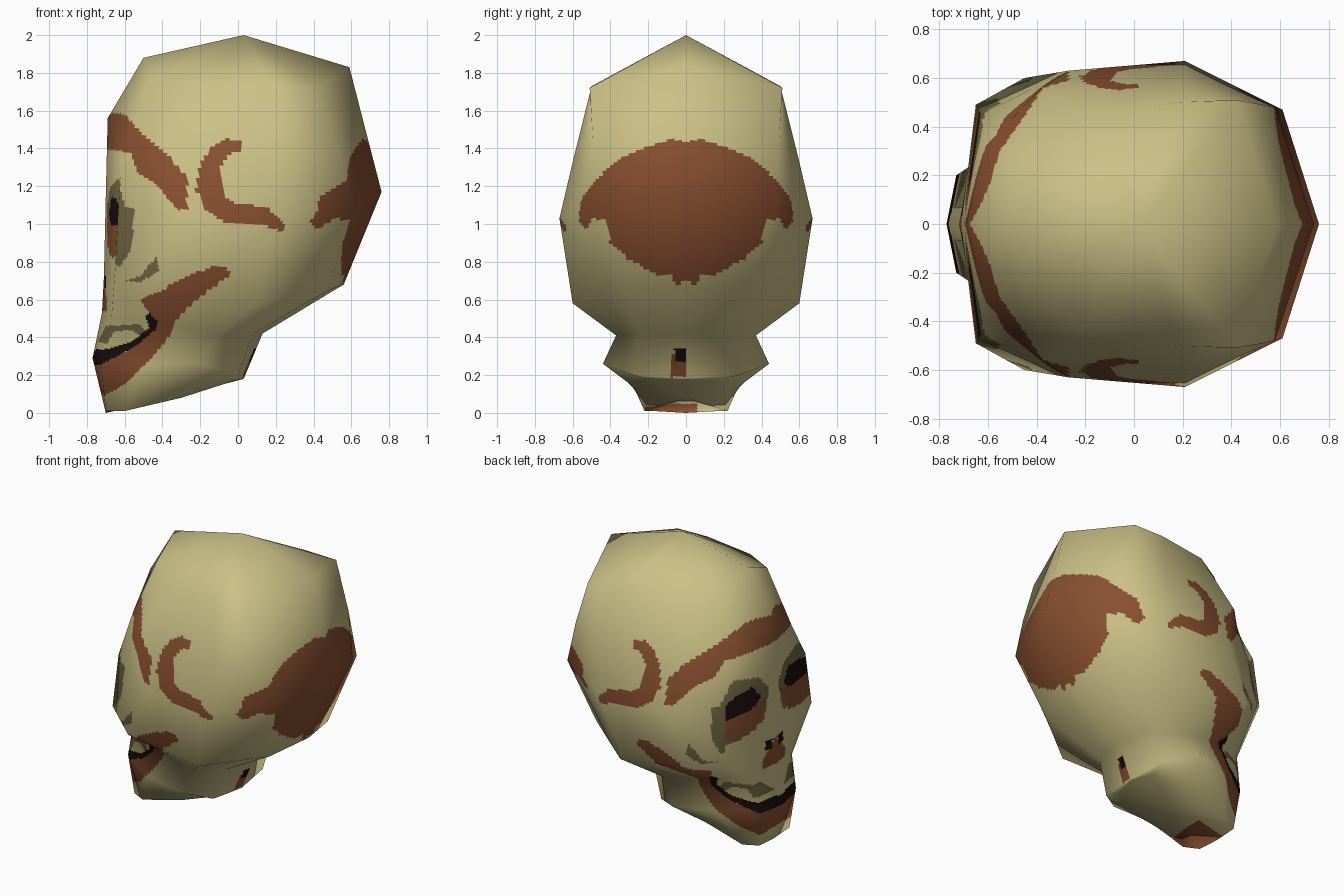
import bpy
from mathutils import Vector

if "Cube" in bpy.data.objects:
    bpy.data.objects.remove(bpy.data.objects["Cube"])

# Half cross-sections from crown to chin, each running front centre -> side -> back centre
RINGS = [
    [(.03, 0, 2.0)] * 6,
    [(-.50, 0, 1.88), (-.46, .26, 1.77), (-.2, .44, 1.73), (.18, .5, 1.73), (.42, .51, 1.72), (.59, 0, 1.83)],
    [(-.69, 0, 1.56), (-.61, .32, 1.38), (-.38, .56, 1.36), (.21, .59, 1.37), (.53, .49, 1.4), (.685, 0, 1.46)],
    [(-.70, 0, 1.15), (-.63, .45, 1.13), (-.27, .63, 1.05), (.21, .67, 1.03), (.61, .47, 1.1), (.76, 0, 1.17)],
    [(-.71, 0, .72), (-.65, .49, .77), (-.45, .6, .66), (.1, .6, .58), (.48, .33, .65), (.56, 0, .68)],
    [(-.72, 0, .53), (-.67, .24, .50), (-.44, .34, .48), (-.1, .37, .41), (.08, .25, .42), (.13, 0, .42)],
    [(-.77, 0, .29), (-.73, .2, .29), (-.5, .33, .26), (-.2, .44, .26), (0, .28, .2), (.03, 0, .18)],
    [(-.70, 0, 0), (-.70, .17, .01), (-.6, .22, .01), (-.3, .2, .08), (-.02, .16, .17), (.03, 0, .18)],
    [(-.35, 0, .08)] * 6,
]
DIV = 24

# Painted shapes seen from the side (x, z)
BROW_BAND = [(-.8, 1.6), (-.6, 1.58), (-.5, 1.47), (-.38, 1.37), (-.27, 1.25), (-.27, 1.08), (-.32, 1.07),
             (-.42, 1.2), (-.53, 1.27), (-.57, 1.38), (-.8, 1.41)]
TEMPLE_CRESCENT = [(-.06, 1.45), (.01, 1.44), (.01, 1.39), (-.06, 1.36), (-.1, 1.28), (-.08, 1.16), (-.02, 1.11),
                   (.15, 1.09), (.2, 1.04), (.25, .99), (.24, .96), (.1, 1.0), (-.06, 1.0), (-.17, 1.07),
                   (-.22, 1.18), (-.2, 1.32), (-.14, 1.41)]
CHEEK_JAW = [(-.06, .77), (-.04, .72), (-.15, .66), (-.24, .58), (-.32, .5), (-.38, .38), (-.45, .3), (-.6, .15),
             (-.71, .09), (-.8, .17), (-.8, .26), (-.6, .32), (-.48, .42), (-.45, .5), (-.52, .6), (-.4, .65),
             (-.3, .71), (-.15, .77)]
MOUTH_LINE = [(-.8, .33), (-.68, .34), (-.56, .38), (-.47, .45), (-.49, .51), (-.47, .53), (-.43, .49), (-.43, .45),
              (-.52, .37), (-.62, .31), (-.74, .25), (-.8, .26)]
CHEEK_STREAK = [(-.6, .7), (-.52, .72), (-.43, .83), (-.42, .75), (-.52, .69)]
EYE_SIDE = [(-.8, 1.22), (-.63, 1.22), (-.6, 1.09), (-.55, 1.08), (-.56, .88), (-.62, .78), (-.8, .78)]
TEETH_SHADE = [(-.74, .38), (-.7, .46), (-.52, .47), (-.49, .43), (-.53, .41), (-.56, .44), (-.66, .43), (-.69, .37)]
# Shapes seen from the back or the face (|y|, z)
BACK_PATCH = [(-.01, 1.43), (.08, 1.45), (.2, 1.41), (.35, 1.35), (.47, 1.24), (.55, 1.14), (.57, 1.02), (.53, .97),
              (.49, 1.03), (.43, 1.02), (.4, .9), (.3, .81), (.15, .73), (.08, .73), (.05, .67), (-.01, .71)]
EYE_HOLE = [(.13, 1.06), (.2, 1.15), (.42, 1.12), (.5, 1.04), (.45, .99), (.2, 1.0)]
EYE_LOWER = [(.07, 1.04), (.2, 1.0), (.48, 1.0), (.48, .86), (.35, .82), (.2, .84), (.1, .92)]
EYE_RING = [(.05, 1.1), (.15, 1.2), (.35, 1.24), (.5, 1.2), (.52, .84), (.4, .82), (.1, .88)]

BONE, BROWN, OLIVE, BLACK = range(4)


def inside(u, v, poly):
    hit = False
    for (a, b), (c, d) in zip(poly, poly[1:] + poly[:1]):
        if (b > v) != (d > v) and u < (c - a) * (v - b) / (d - b) + a:
            hit = not hit
    return hit


def paint(p, side, row, col):
    """Colour of a face from its position."""
    x, y, z = p.x, p.y, p.z
    if x > .3:
        return BROWN if inside(y, z, BACK_PATCH) else BONE
    if row >= 5 and col == 4 and x > 0 and side < 0 and y < .08:      # spot under the nape
        if .27 < z < .34 and y < .06:
            return BLACK
        if .19 < z < .31:
            return BROWN
    if row == 7 and x < -.5 and (side < 0 or y < .06):                # mark under the chin
        return BROWN
    if row == 7:
        return BONE
    if col == 0:                                                     # face front
        if inside(y, z, EYE_HOLE) or (.03 < y < .1 and .66 < z < .73):
            return BLACK
        if inside(y, z, EYE_LOWER) or (y < .13 and .54 < z < .73 - y):
            return BROWN
        if inside(y, z, EYE_RING):
            return OLIVE
    elif inside(x, z, EYE_SIDE) or inside(x, z, CHEEK_STREAK):
        return OLIVE
    if inside(x, z, MOUTH_LINE):
        return BLACK
    for poly in (BROW_BAND, TEMPLE_CRESCENT, CHEEK_JAW):
        if inside(x, z, poly):
            return BROWN
    return OLIVE if inside(x, z, TEETH_SHADE) else BONE


# Smooth normals of the coarse cage
P = [[Vector(p) for p in ring] for ring in RINGS]
R, C = len(P), 6
N = [[Vector() for _ in range(C)] for _ in range(R)]
for r in range(R - 1):
    for c in range(C - 1):
        n = (P[r + 1][c + 1] - P[r][c]).cross(P[r + 1][c] - P[r][c + 1])
        for i, j in ((r, c), (r + 1, c), (r, c + 1), (r + 1, c + 1)):
            N[i][j] += n
for r in range(R):
    N[r][0].y = N[r][-1].y = 0
    for c in range(C):
        N[r][c].normalize()
N[0] = [Vector((0, 0, 1))] * C
N[-1] = [Vector((.2, 0, -1)).normalized()] * C


def blend(G, r, c, s, t):
    return G[r][c].lerp(G[r][c + 1], t).lerp(G[r + 1][c].lerp(G[r + 1][c + 1], t), s)


# Skull surface: fine grid on every cage face so the paint has crisp outlines
verts, normals, faces, mats, index = [], [], [], [], {}
for side in (1, -1):
    flip = Vector((1, side, 1))
    for r in range(R - 1):
        for c in range(C - 1):
            ids = {}
            for i in range(DIV + 1):
                for j in range(DIV + 1):
                    p = blend(P, r, c, i / DIV, j / DIV) * flip
                    key = (round(p.x, 5), round(p.y, 5) + 0.0, round(p.z, 5))
                    if key not in index:
                        index[key] = len(verts)
                        verts.append(p)
                        normals.append((blend(N, r, c, i / DIV, j / DIV) * flip).normalized())
                    ids[i, j] = index[key]
            for i in range(DIV):
                for j in range(DIV):
                    quad = [ids[i, j], ids[i, j + 1], ids[i + 1, j + 1], ids[i + 1, j]]
                    f = list(dict.fromkeys(quad))
                    if len(f) < 3:
                        continue
                    faces.append(f if side > 0 else f[::-1])
                    mats.append(paint(blend(P, r, c, (i + .5) / DIV, (j + .5) / DIV), side, r, c))

mesh = bpy.data.meshes.new("skull")
mesh.from_pydata(verts, [], faces)
for name, col in (("bone", (.60, .53, .24)), ("reddish brown", (.25, .08, .03)),
                  ("dark olive", (.18, .15, .06)), ("near black", (.012, .004, .005))):
    m = bpy.data.materials.new(name)
    m.diffuse_color = (*col, 1)
    m.use_nodes = True
    m.node_tree.nodes["Principled BSDF"].inputs["Base Color"].default_value = m.diffuse_color
    mesh.materials.append(m)
mesh.polygons.foreach_set("material_index", mats)
mesh.polygons.foreach_set("use_smooth", [True] * len(faces))
mesh.update()
mesh.normals_split_custom_set_from_vertices(normals)
bpy.context.collection.objects.link(bpy.data.objects.new("skull", mesh))
